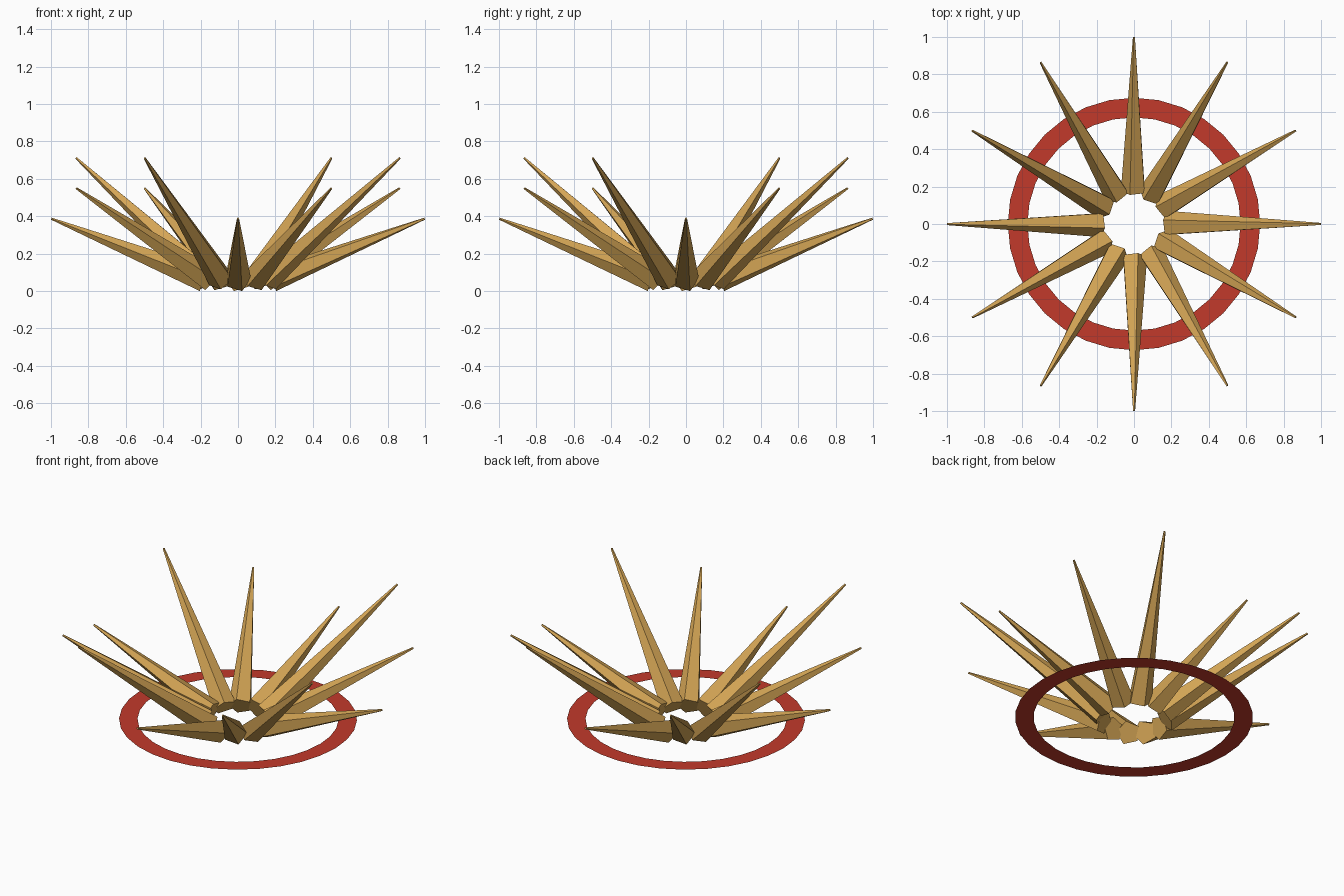
import bpy, bmesh, math
from mathutils import Vector

if "Cube" in bpy.data.objects:
    bpy.data.objects.remove(bpy.data.objects["Cube"])


def srgb(r, g, b):
    def lin(c):
        c /= 255
        return c / 12.92 if c <= 0.04045 else ((c + 0.055) / 1.055) ** 2.4
    return (lin(r), lin(g), lin(b), 1)


def material(name, color):
    m = bpy.data.materials.new(name)
    m.diffuse_color = color
    m.use_nodes = True
    m.node_tree.nodes["Principled BSDF"].inputs["Base Color"].default_value = m.diffuse_color
    return m


gold = material("warm gold", srgb(212, 165, 85))
red = material("brick red", srgb(194, 58, 43))


def add_object(name, bm, mat):
    bmesh.ops.recalc_face_normals(bm, faces=bm.faces)
    # a flat sheet has no outside, so make sure it faces up
    if all(abs(f.normal.z) > 0.999 for f in bm.faces) and bm.faces[:][0].normal.z < 0:
        bmesh.ops.reverse_faces(bm, faces=bm.faces)
    mesh = bpy.data.meshes.new(name)
    bm.to_mesh(mesh)
    bm.free()
    mesh.materials.append(mat)
    obj = bpy.data.objects.new(name, mesh)
    bpy.context.collection.objects.link(obj)
    return obj


SIDES = 5
HUB_Z = 0.062


def spike(name, azimuth, tip_z, base_r=0.07, tip_r=0.006):
    """Five-sided tapered spike pointing outward and up."""
    out = Vector((math.cos(azimuth), math.sin(azimuth), 0))
    left = Vector((0, 0, 1)).cross(out)
    base = out * 0.18 + Vector((0, 0, HUB_Z))
    tip = out * 0.998 + Vector((0, 0, tip_z))
    up = (tip - base).normalized().cross(left)
    bm = bmesh.new()
    loops = []
    for centre, r in ((base, base_r), (tip, tip_r)):
        loop = []
        for i in range(SIDES):
            a = 2 * math.pi * i / SIDES  # first corner points sideways
            loop.append(bm.verts.new(centre + r * (left * math.cos(a) + up * math.sin(a))))
        loops.append(loop)
    for i in range(SIDES):
        j = (i + 1) % SIDES
        bm.faces.new((loops[0][i], loops[0][j], loops[1][j], loops[1][i]))
    for loop in loops:
        bm.faces.new(loop)
    return add_object(name, bm, gold)


# Twelve spikes, rising in a repeating low / middle / high pattern
for k in range(12):
    spike(f"spike_{k + 1:02d}", math.radians(30 * k), (0.387, 0.549, 0.711)[k % 3])

# Flat ring around the hub
bm = bmesh.new()
N = 32
rings = [[bm.verts.new((r * math.cos(2 * math.pi * i / N), r * math.sin(2 * math.pi * i / N), HUB_Z))
          for i in range(N)] for r in (0.57, 0.675)]
for i in range(N):
    j = (i + 1) % N
    bm.faces.new((rings[0][i], rings[1][i], rings[1][j], rings[0][j]))
add_object("flat_ring", bm, red)
